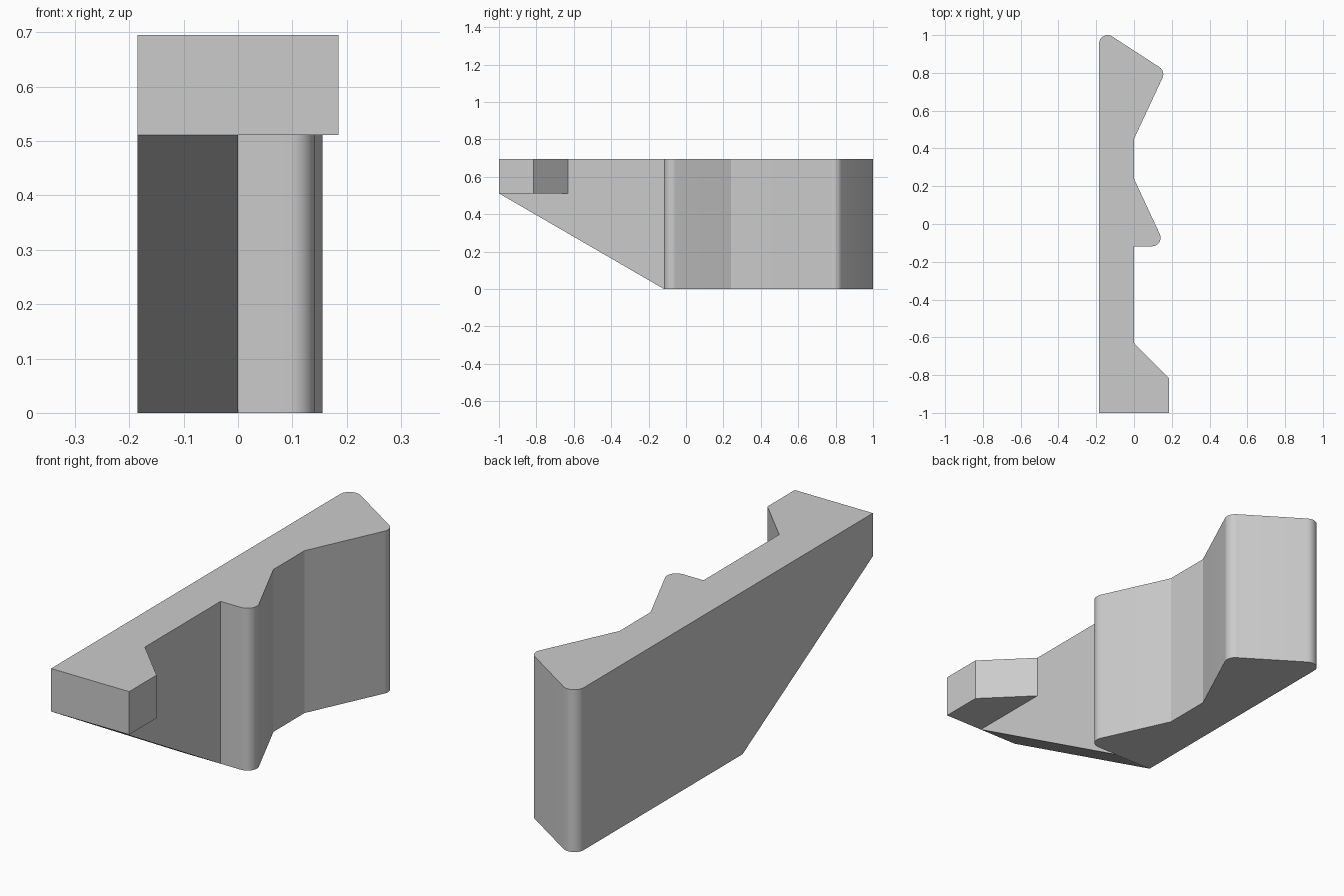
import bpy, bmesh, math
from mathutils import Vector, Matrix

if "Cube" in bpy.data.objects:
    bpy.data.objects.remove(bpy.data.objects["Cube"])

HEIGHT = 0.695
HOOK_Z = 0.511
R = 0.045

# Plan outline, counter-clockwise: (x, y, corner radius)
OUTLINE = [
    (-0.185, -0.118, 0), (-0.185, -1.0, 0), (0, -1.0, 0), (0.185, -1.0, 0),
    (0.185, -0.815, 0), (0, -0.63, 0), (0, -0.118, 0), (0.1665, -0.118, R),
    (0, 0.24, 0), (0, 0.45, 0), (0.1675, 0.809, R), (-0.185, 1.038, R),
]


def rounded(points, segments=12):
    """Replace each corner that has a radius with an arc."""
    result = []
    for i, (x, y, r) in enumerate(points):
        p = Vector((x, y))
        if r == 0:
            result.append(p)
            continue
        a = (Vector(points[i - 1][:2]) - p).normalized()
        b = (Vector(points[(i + 1) % len(points)][:2]) - p).normalized()
        half = math.acos(a.dot(b)) / 2
        centre = p + (a + b).normalized() * (r / math.sin(half))
        start = p + a * (r / math.tan(half)) - centre
        sweep = math.pi - 2 * half
        for k in range(segments + 1):
            result.append(centre + Matrix.Rotation(sweep * k / segments, 2) @ start)
    return result


bm = bmesh.new()


def face(points):
    bm.faces.new([bm.verts.new(p) for p in points])


def cap(outline, z):
    face([(p.x, p.y, z) for p in outline])


def walls(path, z0, z1):
    for p, q in zip(path, path[1:]):
        face([(p.x, p.y, z0), (q.x, q.y, z0), (q.x, q.y, z1), (p.x, p.y, z1)])


outline = rounded(OUTLINE)
body = outline[6:] + outline[:1]

# Upper layer: the full outline including the hook
walls(outline + outline[:1], HOOK_Z, HEIGHT)
cap(outline, HEIGHT)
cap(outline[2:6], HOOK_Z)

# Lower layer: the toothed body
walls(body, 0, HOOK_Z)
cap(body, 0)

# Tapered underside of the arm
face([(0, -1, HOOK_Z), (0, -0.118, 0), (0, -0.118, HOOK_Z), (0, -0.63, HOOK_Z)])
face([(-0.185, -1, HOOK_Z), (-0.185, -0.118, 0), (-0.185, -0.118, HOOK_Z)])
face([(-0.185, -1, HOOK_Z), (0, -1, HOOK_Z), (0, -0.118, 0), (-0.185, -0.118, 0)])

# Weld into one closed latch
bmesh.ops.remove_doubles(bm, verts=bm.verts[:], dist=0.0001)
bmesh.ops.recalc_face_normals(bm, faces=bm.faces[:])
mesh = bpy.data.meshes.new("latch_body")
bm.to_mesh(mesh)
bm.free()
latch = bpy.data.objects.new("latch_body", mesh)
bpy.context.collection.objects.link(latch)

bpy.context.view_layer.objects.active = latch
latch.select_set(True)
bpy.ops.object.shade_smooth_by_angle(angle=math.radians(18))
